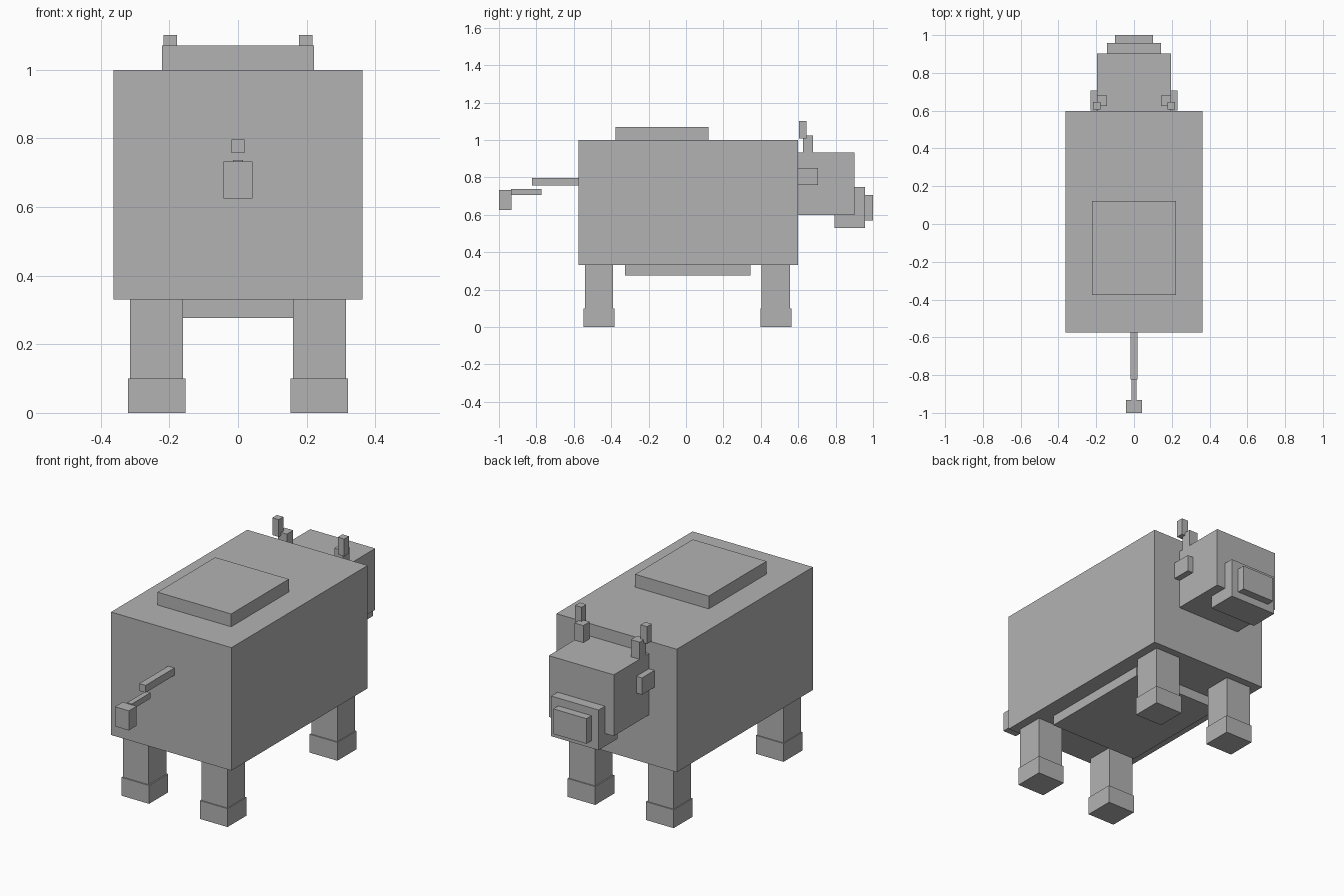
import bpy

if "Cube" in bpy.data.objects:
    bpy.data.objects.remove(bpy.data.objects["Cube"], do_unlink=True)

# One flat grey for the whole animal
grey = bpy.data.materials.new("plain grey")
grey.use_nodes = True
colour = (0.45, 0.45, 0.45, 1)
grey.diffuse_color = colour
grey.node_tree.nodes["Principled BSDF"].inputs["Base Color"].default_value = colour


def block(name, xs, ys, zs):
    """Box spanning the given (low, high) range on each axis."""
    spans = (xs, ys, zs)
    bpy.ops.mesh.primitive_cube_add(size=1, location=[sum(s) / 2 for s in spans])
    obj = bpy.context.object
    obj.name = name
    obj.scale = [s[1] - s[0] for s in spans]
    bpy.ops.object.transform_apply(location=False, rotation=False, scale=True)
    obj.data.materials.append(grey)
    return obj


def centred(name, half, ys, zs):
    return block(name, (-half, half), ys, zs)


def pair(name, xs, ys, zs):
    """Mirrored boxes on both sides of the body."""
    block("left_" + name, xs, ys, zs)
    block("right_" + name, (-xs[1], -xs[0]), ys, zs)


# Trunk
centred("body", 0.363, (-0.575, 0.598), (0.33, 1.0))
centred("back_hump", 0.222, (-0.376, 0.121), (1.0, 1.07))
centred("belly", 0.272, (-0.325, 0.345), (0.276, 0.33))

# Head, muzzle and nose
centred("head", 0.196, (0.598, 0.902), (0.598, 0.932))
centred("muzzle", 0.143, (0.793, 0.957), (0.528, 0.747))
centred("nose", 0.1, (0.957, 1.0), (0.568, 0.705))

# Ears and stepped horns
pair("ear", (0.19, 0.23), (0.6, 0.707), (0.758, 0.85))
pair("horn_base", (0.143, 0.196), (0.625, 0.68), (0.93, 1.025))
pair("horn_tip", (0.178, 0.217), (0.605, 0.645), (1.008, 1.102))

# Legs with slightly wider hooves
for end, y in (("tail_end", -0.465), ("head_end", 0.481)):
    pair(end + "_leg", (0.16, 0.315), (y - 0.076, y + 0.076), (0.1, 0.33))
    pair(end + "_hoof", (0.153, 0.32), (y - 0.082, y + 0.082), (0, 0.1))

# Tail in two offset pieces with a tuft
centred("tail_upper", 0.019, (-0.823, -0.575), (0.757, 0.797))
centred("tail_lower", 0.014, (-0.935, -0.773), (0.705, 0.737))
centred("tail_tuft", 0.042, (-1.0, -0.932), (0.625, 0.732))
